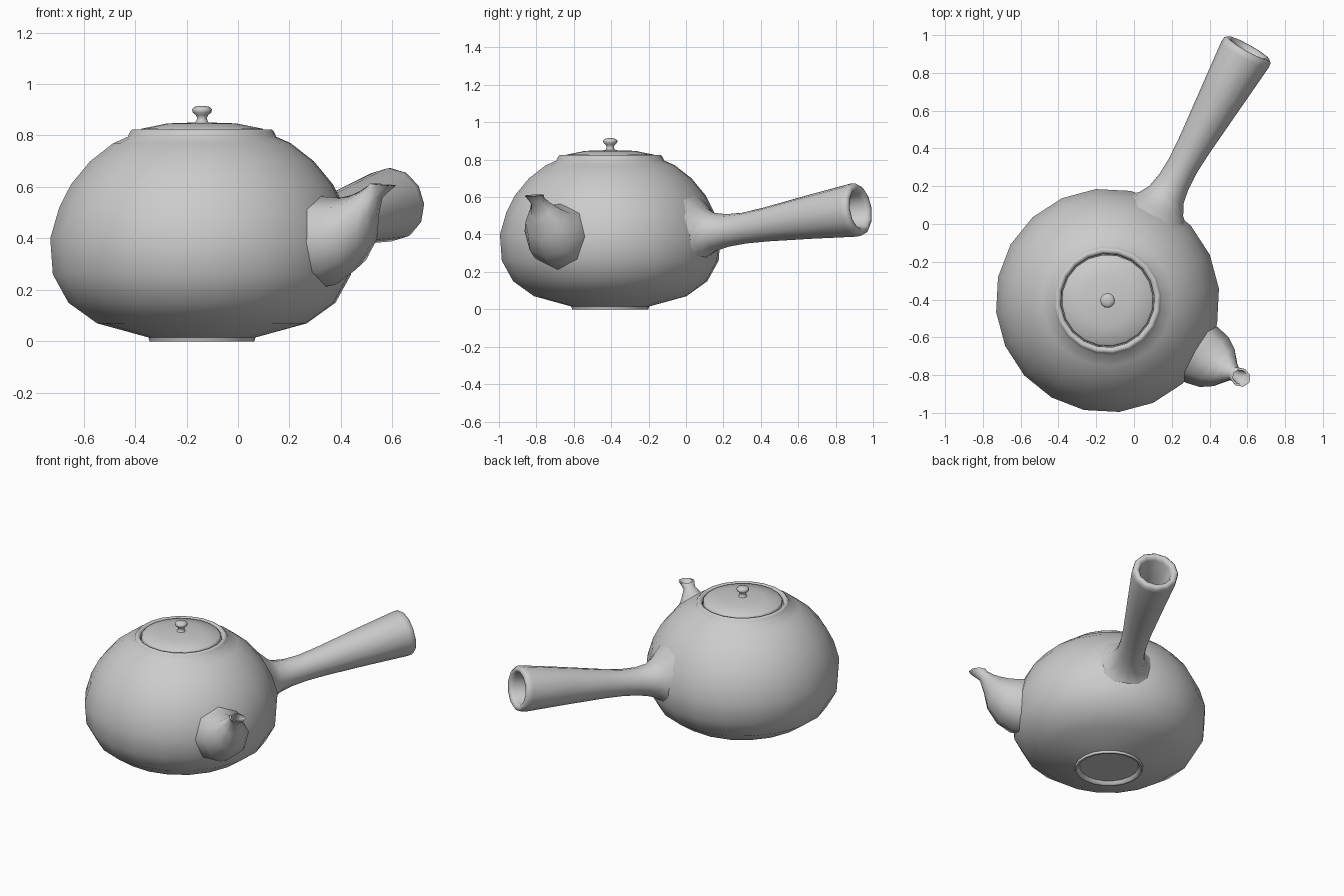
import bpy, bmesh, math
from mathutils import Vector

if "Cube" in bpy.data.objects:
    bpy.data.objects.remove(bpy.data.objects["Cube"])

CX, CY = -0.14, -0.405      # axis of the pot
PHASE = math.radians(6)


def finish(name, bm, angle=55):
    bmesh.ops.remove_doubles(bm, verts=bm.verts, dist=1e-5)
    bmesh.ops.recalc_face_normals(bm, faces=bm.faces)
    me = bpy.data.meshes.new(name)
    bm.to_mesh(me)
    bm.free()
    me.shade_smooth()
    me.set_sharp_from_angle(angle=math.radians(angle))
    ob = bpy.data.objects.new(name, me)
    bpy.context.collection.objects.link(ob)
    return ob


def skin(name, rings, angle=55):
    """Bridge successive rings of points and cap both ends."""
    bm = bmesh.new()
    loops = [[bm.verts.new(p) for p in ring] for ring in rings]
    n = len(loops[0])
    for a, b in zip(loops, loops[1:]):
        for i in range(n):
            j = (i + 1) % n
            bm.faces.new((a[i], a[j], b[j], b[i]))
    bm.faces.new(loops[0])
    bm.faces.new(loops[-1])
    return finish(name, bm, angle)


def lathe(name, profile, sides):
    return skin(name, [[(CX + r * math.cos(PHASE + i * math.tau / sides),
                         CY + r * math.sin(PHASE + i * math.tau / sides), z)
                        for i in range(sides)] for r, z in profile])


def arm(name, heading, sections, sides, angle=60):
    """Each section: top (r, z), bottom (r, z), half width, in the plane of the heading."""
    h = math.radians(heading)
    out = Vector((math.cos(h), math.sin(h), 0))
    side = Vector((-math.sin(h), math.cos(h), 0))
    rings = []
    for (r1, z1), (r0, z0), w in sections:
        top = Vector((CX, CY, z1)) + out * r1
        bottom = Vector((CX, CY, z0)) + out * r0
        mid, half = (top + bottom) / 2, (top - bottom) / 2
        rings.append([mid + half * math.cos(t) + side * w * math.sin(t)
                      for t in (i * math.tau / sides for i in range(sides))])
    return skin(name, rings, angle)


# Round body with recessed foot and raised rim
lathe("pot_body", [
    (0.18, 0.022), (0.19, 0.002), (0.195, 0), (0.205, 0), (0.209, 0.015),
    (0.41, 0.07), (0.522, 0.15), (0.583, 0.26), (0.593, 0.40), (0.558, 0.52),
    (0.512, 0.61), (0.437, 0.70), (0.347, 0.77), (0.29, 0.795), (0.281, 0.815),
    (0.272, 0.824), (0.258, 0.822), (0.249, 0.81), (0.247, 0.79)], 20)

# Shallow lid
lathe("lid", [(0.243, 0.79), (0.243, 0.82), (0.235, 0.827), (0.135, 0.847), (0.015, 0.851)], 20)

# Lid knob
lathe("lid_knob", [(0.03, 0.845), (0.022, 0.857), (0.019, 0.868), (0.024, 0.879),
                   (0.037, 0.89), (0.039, 0.902), (0.03, 0.911), (0.012, 0.915)], 12)

# Pouring spout with open mouth
arm("spout", -30, [
    ((0.50, 0.57), (0.54, 0.21), 0.17),
    ((0.55, 0.562), (0.60, 0.22), 0.17),
    ((0.62, 0.558), (0.685, 0.275), 0.152),
    ((0.67, 0.568), (0.752, 0.37), 0.113),
    ((0.712, 0.585), (0.778, 0.48), 0.066),
    ((0.742, 0.603), (0.805, 0.555), 0.038),
    ((0.757, 0.614), (0.868, 0.605), 0.05),
    ((0.770, 0.614), (0.853, 0.606), 0.038),
    ((0.755, 0.590), (0.80, 0.555), 0.028),
    ((0.725, 0.55), (0.77, 0.49), 0.03)], 8)

# Flared hollow side handle; stations are distance, centre height, radius, tilt
stations = [(0.50, 0.405, 0.215, 0), (0.55, 0.407, 0.168, 0), (0.585, 0.410, 0.132, 0),
            (0.64, 0.414, 0.102, 3), (0.72, 0.422, 0.087, 6), (0.82, 0.434, 0.083, 8),
            (0.95, 0.453, 0.091, 8), (1.22, 0.493, 0.117, 8), (1.49, 0.530, 0.143, 8),
            (1.518, 0.534, 0.141, 8), (1.53, 0.536, 0.128, 8), (1.527, 0.536, 0.108, 8),
            (1.505, 0.532, 0.097, 8), (1.30, 0.503, 0.080, 8), (1.00, 0.460, 0.055, 8)]
sections = []
for r, z, rad, tilt in stations:
    dr = rad * math.sin(math.radians(tilt))
    dz = rad * math.cos(math.radians(tilt))
    sections.append(((r - dr, z + dz), (r + dr, z - dz), rad))
arm("side_handle", 60.8, sections, 12)
